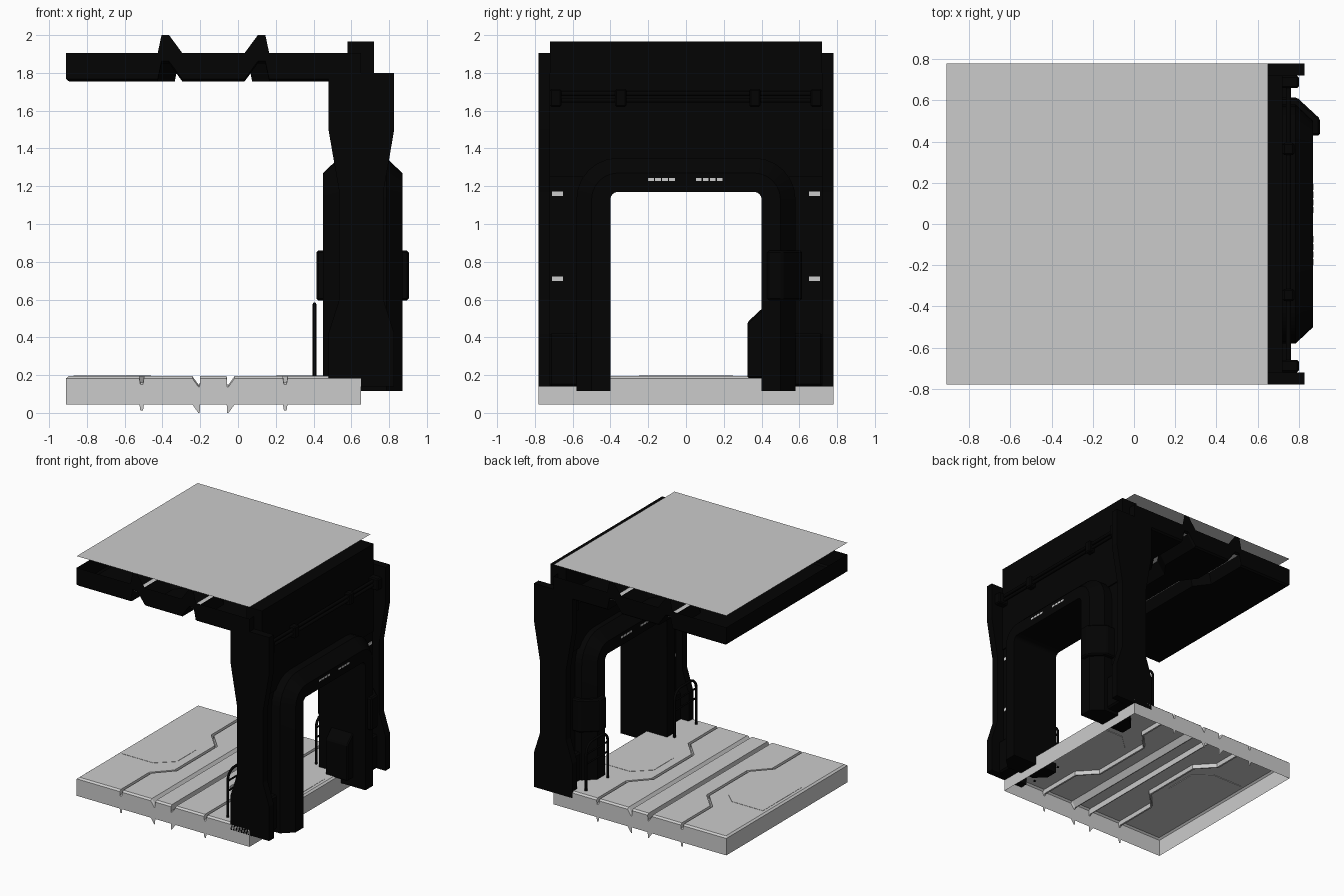
import bpy, bmesh, math

if "Cube" in bpy.data.objects:
    bpy.data.objects.remove(bpy.data.objects["Cube"])

dark = bpy.data.materials.new("dark_metal")
dark.diffuse_color = (0.001, 0.001, 0.001, 1)
dark.use_nodes = True
dark.node_tree.nodes["Principled BSDF"].inputs["Base Color"].default_value = dark.diffuse_color
MID = 0.66          # centre plane of the door wall
TILE = -0.13        # centre of floor and ceiling in x


def make(name, bm, mat=None):
    bmesh.ops.recalc_face_normals(bm, faces=bm.faces)
    me = bpy.data.meshes.new(name)
    bm.to_mesh(me)
    bm.free()
    ob = bpy.data.objects.new(name, me)
    bpy.context.collection.objects.link(ob)
    if mat:
        me.materials.append(mat)
    return ob


def loft(name, rows, mat=None, closed=False, caps=False):
    bm = bmesh.new()
    vr = [[bm.verts.new(p) for p in r] for r in rows]
    n = len(rows[0])
    for a, b in zip(vr, vr[1:]):
        for i in range(n if closed else n - 1):
            j = (i + 1) % n
            bm.faces.new((a[i], a[j], b[j], b[i]))
    if caps:
        bm.faces.new(vr[0])
        bm.faces.new(vr[-1][::-1])
    return make(name, bm, mat)


def prism(name, pts, axis, lo, hi, mat=dark, bevel=0):
    def p(a, b, t):
        return {'x': (t, a, b), 'y': (a, t, b), 'z': (a, b, t)}[axis]
    ob = loft(name, [[p(a, b, t) for a, b in pts] for t in (lo, hi)], mat, True, True)
    if bevel:
        m = ob.modifiers.new("bevel", 'BEVEL')
        m.width = bevel
        m.segments = 1
    return ob


def box(name, x, y, z, mat=dark, bevel=0):
    return prism(name, [(x[0], y[0]), (x[1], y[0]), (x[1], y[1]), (x[0], y[1])],
                 'z', z[0], z[1], mat, bevel)


def tube(name, pts, r):
    cu = bpy.data.curves.new(name, 'CURVE')
    cu.dimensions = '3D'
    cu.bevel_depth = r
    cu.bevel_resolution = 2
    cu.use_fill_caps = True
    s = cu.splines.new('POLY')
    s.points.add(len(pts) - 1)
    for q, p in zip(s.points, pts):
        q.co = (*p, 1)
    cu.materials.append(dark)
    ob = bpy.data.objects.new(name, cu)
    bpy.context.collection.objects.link(ob)
    return ob


RIM, SKIRT = 0.012, 0.15


def tile(name, half, z, sign, stations, mat=None):
    """Open shell: grooved face, chamfered rim and a skirt that repeats the groove profile.
    half = (distance from tile centre, groove depth, jog weight)"""
    rows = []
    for y, jog, drop in stations:
        side = [(d + w * jog, depth) for d, depth, w in half]
        side += [(0.765, 0), (0.78, RIM), (0.78, SKIRT)]
        line = [(-d, e) for d, e in side[::-1]] + side
        rows.append([(TILE + d, y, z - sign * (max(e, drop) if e in (RIM, SKIRT) else e + drop))
                     for d, e in line])
    return loft(name, rows, mat)


def jog_rows(y0, y1, amount):
    inner = [(-0.765, 0, 0), (-y1, 0, 0), (-y0, amount, 0),
             (y0, amount, 0), (y1, 0, 0), (0.765, 0, 0)]
    return [(-0.78, 0, SKIRT), (-0.78, 0, RIM)] + inner + [(0.78, 0, RIM), (0.78, 0, SKIRT)]


# floor tile with two straight grooves and two jogged ones
floor_half = [(0.07, 0, 0), (0.073, 0.045, 0), (0.08, 0.045, 0), (0.112, 0, 0),
              (0.368, 0, 1), (0.373, 0.033, 1), (0.387, 0.033, 1), (0.392, 0, 1)]
tile("floor_tile", floor_half, 0.195, 1, jog_rows(0.26, 0.4, -0.13))
for s in (-1, 1):
    hexa = [(0.74, -0.25), (0.74, 0.25), (0.46, 0.25), (0.33, 0.13), (0.33, -0.13), (0.46, -0.25)]
    prism("floor_hatch", [(TILE + s * a, b) for a, b in hexa], 'z', 0.19, 0.197, None)

# ceiling tile with two deep light channels that jog towards the middle
ceil_half = [(0.165, 0, 1), (0.235, 0.095, 1), (0.275, 0.095, 1), (0.295, 0, 1)]
ceil_rows = jog_rows(0.3, 0.42, -0.09)
tile("ceiling_tile", ceil_half, 1.755, -1, ceil_rows, dark)
for s in (-1, 1):
    for z in (1.847, 1.853):
        loft("ceiling_light", [[(TILE + s * (d + j), y, z) for d in (0.236, 0.274)]
                               for y, j, _ in ceil_rows[2:-2]])

# roof sheet
loft("roof_sheet", [[(-0.91, y, 2.0), (0.65, y, 2.0)] for y in (-0.78, 0.78)])

# header wall and recessed side panels
box("header_wall", (0.58, 0.72), (-0.72, 0.72), (1.25, 1.965))
for s in (-1, 1):
    y0, y1 = sorted((s * 0.5, s * 0.725))
    box("side_panel", (0.595, 0.71), (y0, y1), (0.14, 1.3))
    box("side_panel_base", (0.55, 0.755), (y0, y1), (0.14, 0.42), bevel=0.012)

# side pillars with a narrowed waist
half_pillar = [(0.174, 0.14), (0.174, 0.42), (0.117, 0.6), (0.117, 1.17), (0.174, 1.5), (0.174, 1.8)]
for s in (-1, 1):
    right = [(0.653 + d, z) for d, z in half_pillar]
    left = [(0.653 - d, z) for d, z in half_pillar[::-1]]
    prism("pillar", right + left, 'y', s * 0.72, s * 0.78)


# door frame: bevelled section swept round the rounded opening
def arch(d):
    w, top, r = 0.4 + d, 1.17 + d, 0.04 + d
    pts = [(-w, 0.115)]
    for c, a0 in ((-1, 180), (1, 90)):
        for i in range(7):
            a = math.radians(a0 - i * 15)
            pts.append((c * (w - r) + r * math.cos(a), top - r + r * math.sin(a)))
    return pts + [(w, 0.115)]


section = [(0, 0.21), (0.1, 0.21), (0.18, 0.125), (0.18, -0.125), (0.1, -0.21), (0, -0.21)]
rings = [[(MID + x, y, z) for y, z in arch(d)] for d, x in section]
frame = loft("door_frame", list(map(list, zip(*rings))), dark, True, True)
for p in frame.data.polygons:
    p.use_smooth = True
frame.data.set_sharp_from_angle(angle=math.radians(25))

# collar round one leg of the frame
collar = [(0.244, 0.43), (0.244, 0.51), (0.13, 0.615)]
prism("frame_collar", [(MID + x, y) for x, y in collar] + [(MID - x, y) for x, y in collar[::-1]],
      'z', 0.595, 0.86, bevel=0.01)

# control box inside the doorway
prism("control_box", [(0.325, 0.185), (0.325, 0.48), (0.4, 0.55), (0.5, 0.55), (0.5, 0.185)],
      'x', 0.56, 0.76, bevel=0.008)

for s in (-1, 1):
    # pipes and clamps across the header
    xp = MID - 0.01 + s * 0.1
    for dz in (1.69, 1.655):
        tube("header_pipe", [(xp, -0.71, dz), (xp, 0.71, dz)], 0.013)
    for y, w, dx in ((-0.69, 0.03, 0.05), (-0.345, 0.03, 0.028),
                     (0.365, 0.03, 0.028), (0.69, 0.03, 0.05)):
        box("pipe_clamp", (xp - dx, xp + dx), (y - w, y + w), (1.62, 1.715), bevel=0.008)
    # small lamps over the door
    for y0 in (-0.2, 0.053):
        for i in range(4):
            y = y0 + i * 0.037
            x = MID + s * 0.21
            box("door_lamp", (x - 0.001, x + 0.001), (y, y + 0.03), (1.228, 1.243), None)
    # small lamps set deep on the side panels
    for t in (-1, 1):
        for z in (0.71, 1.16):
            x = MID - 0.0075 + s * 0.058
            box("panel_lamp", (x - 0.003, x + 0.003), sorted((t * 0.65, t * 0.71)),
                (z - 0.012, z + 0.012), None)

# hand rails on the inner side
for s in (-1, 1):
    a, b, r = 0.43, 0.71, 0.08
    pts = [(0.405, s * a, 0.19)]
    for c, a0 in ((a + r, 180), (b - r, 90)):
        for i in range(6):
            t = math.radians(a0 - 18 * i)
            pts.append((0.405, s * (c + r * math.cos(t)), 0.495 + r * math.sin(t)))
    pts.append((0.405, s * b, 0.19))
    tube("hand_rail", pts, 0.01)
    for z in (0.41, 0.49):
        tube("rail_crossbar", [(0.405, s * a, z), (0.405, s * b, z)], 0.007)
